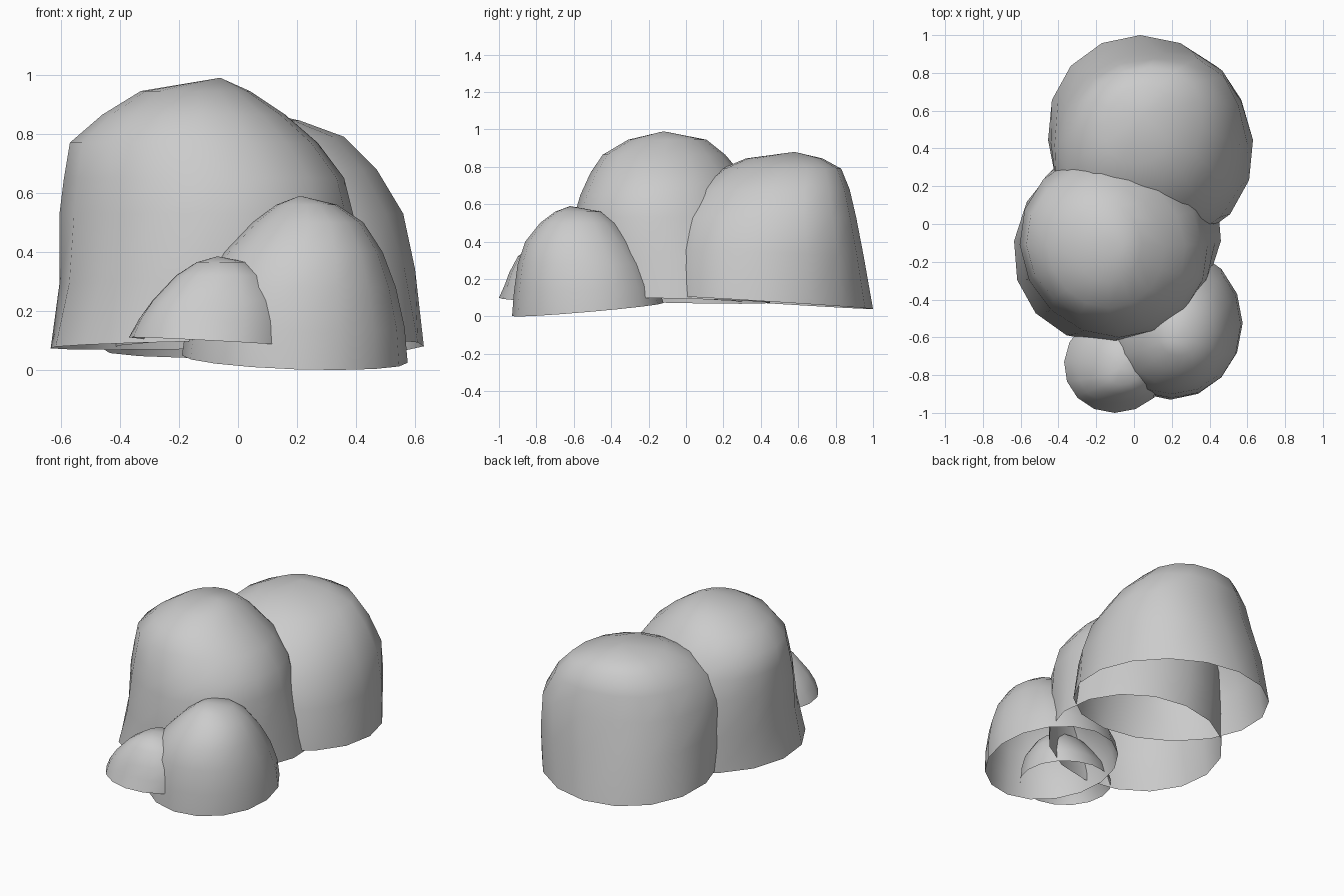
import bpy, bmesh, math

if "Cube" in bpy.data.objects:
    bpy.data.objects.remove(bpy.data.objects["Cube"])

SEG = 16


def dome(name, rings, apex, tilt, skew=(0, 0), square=1.0):
    """Open-bottomed dome lofted from oval rings (z, x0, x1, y0, y1) to an apex.
    skew = diagonal lean of the rim and of the upper rings; square < 1 = boxier."""
    bm = bmesh.new()
    loops = []
    for k, (z, x0, x1, y0, y1) in enumerate(rings):
        fade = max(0.0, 1 - k / 2)  # the rim slopes, upper rings are level
        sk = skew[1] + (skew[0] - skew[1]) * fade
        p = square if k else 1.0
        loop = []
        for i in range(SEG):
            a = 2 * math.pi * i / SEG
            c, s = math.cos(a), math.sin(a)
            c = math.copysign(abs(c) ** p, c) if abs(c) > 1e-6 else 0
            s = math.copysign(abs(s) ** p, s) if abs(s) > 1e-6 else 0
            x = (x0 + x1) / 2 + (x1 - x0) / 2 * (c + 2 * sk * s)
            y = (y0 + y1) / 2 + (y1 - y0) / 2 * s
            loop.append(bm.verts.new((x, y, z + fade * (tilt[0] * c + tilt[1] * s))))
        loops.append(loop)
    top = bm.verts.new(apex)
    for i in range(SEG):
        j = (i + 1) % SEG
        for lo, hi in zip(loops, loops[1:]):
            bm.faces.new((lo[i], lo[j], hi[j], hi[i]))
        bm.faces.new((loops[-1][i], loops[-1][j], top))
    for f in bm.faces:
        f.smooth = True
    me = bpy.data.meshes.new(name)
    bm.to_mesh(me)
    bm.free()
    ob = bpy.data.objects.new(name, me)
    bpy.context.collection.objects.link(ob)
    return ob


# tallest mound, in the middle
dome("tall_mound", [
    (.085, -.635, .46, -.63, .45), (.30, -.605, .43, -.62, .43),
    (.53, -.605, .39, -.60, .38), (.65, -.59, .36, -.565, .35),
    (.77, -.57, .27, -.51, .29), (.865, -.46, .16, -.445, .21),
    (.945, -.33, .04, -.31, .11)], (-.06, -.12, .99), (.012, -.012), (.06, -.03))

# wide mound at the back
dome("back_mound", [
    (.075, -.455, .63, -.11, 1.0), (.34, -.44, .60, -.10, .95),
    (.53, -.42, .56, -.07, .91), (.68, -.36, .47, .04, .875),
    (.79, -.27, .36, .19, .83), (.845, -.15, .21, .32, .73)],
    (.05, .58, .88), (.005, -.035), (-.05, .06), .88)

# small mound at the front right
dome("front_mound", [
    (.037, -.19, .575, -.93, -.12), (.15, -.175, .565, -.92, -.15),
    (.28, -.13, .535, -.90, -.20), (.40, -.05, .49, -.86, -.28),
    (.50, .05, .425, -.78, -.37), (.56, .13, .335, -.70, -.45)],
    (.21, -.62, .59), (-.013, .035), (0, 0), .95)

# smallest mound at the front left
dome("little_mound", [
    (.095, -.37, .20, -1.0, -.46), (.165, -.335, .19, -.97, -.48),
    (.235, -.29, .17, -.945, -.52), (.32, -.21, .11, -.90, -.58),
    (.365, -.14, .035, -.85, -.65)], (-.07, -.76, .385), (-.015, -.005),
    (.03, .06), .85)
